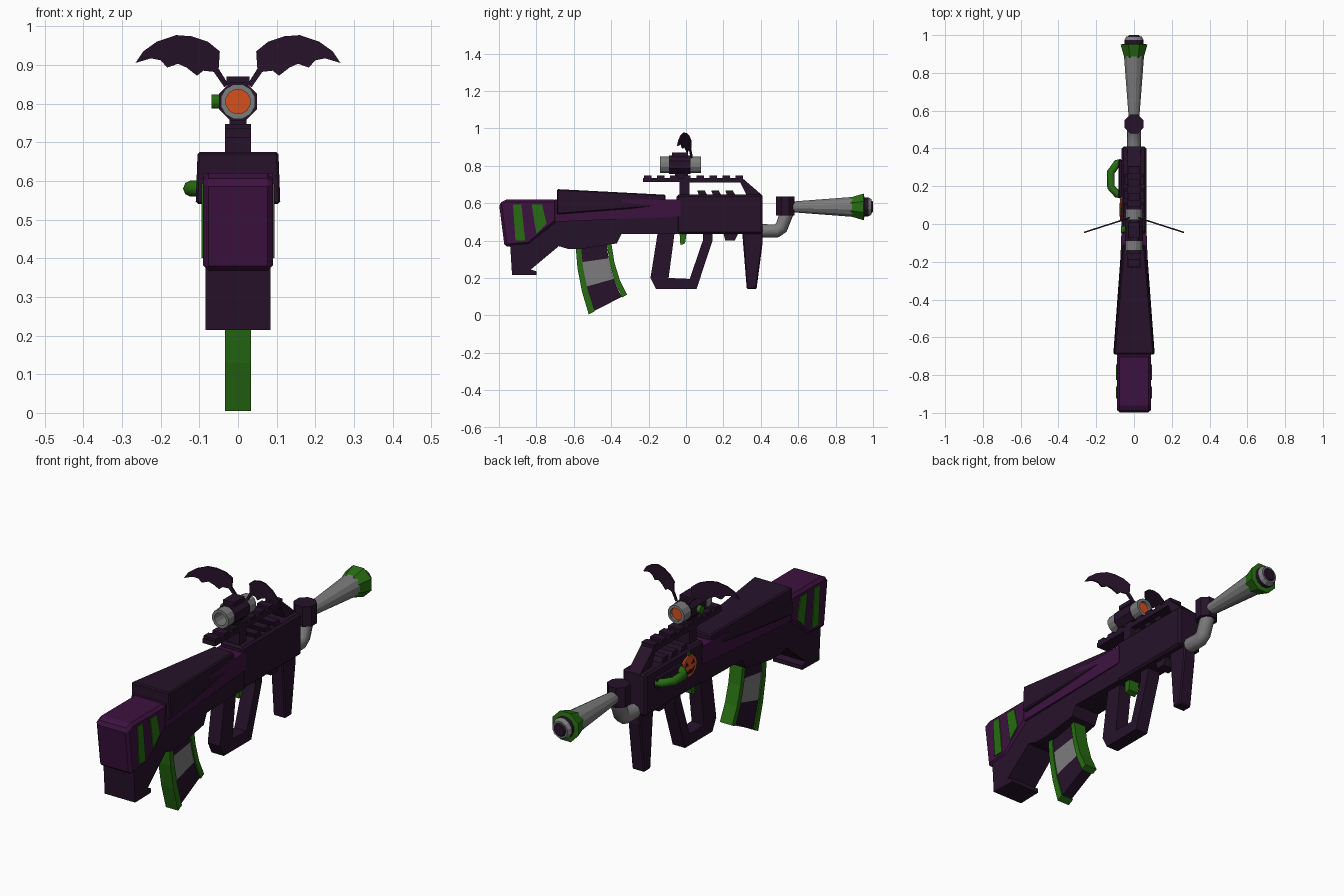
import bpy, bmesh, math
from mathutils import Vector

if "Cube" in bpy.data.objects:
    bpy.data.objects.remove(bpy.data.objects["Cube"])


def material(name, rgb):
    m = bpy.data.materials.new(name)
    m.use_nodes = True
    m.diffuse_color = (*rgb, 1)
    m.node_tree.nodes["Principled BSDF"].inputs["Base Color"].default_value = (*rgb, 1)
    return m


DARK = material("dark purple", (0.02, 0.006, 0.023))
PURPLE = material("purple", (0.046, 0.006, 0.05))
GREEN = material("green", (0.02, 0.15, 0.006))
GRAY = material("gray", (0.2, 0.2, 0.2))
ORANGE = material("orange", (0.68, 0.08, 0.012))


def finish(name, bm, mat, bevel=0):
    bmesh.ops.recalc_face_normals(bm, faces=bm.faces)
    me = bpy.data.meshes.new(name)
    bm.to_mesh(me)
    bm.free()
    ob = bpy.data.objects.new(name, me)
    bpy.context.collection.objects.link(ob)
    me.materials.append(mat)
    if bevel:
        mod = ob.modifiers.new("bevel", "BEVEL")
        mod.width = bevel
        mod.segments = 1
        mod.limit_method = "ANGLE"
    return ob


def bridge(bm, a, b):
    n = len(a)
    for i in range(n):
        bm.faces.new((a[i], a[(i + 1) % n], b[(i + 1) % n], b[i]))


def prism(name, pts, half, mat, bevel=0, x=0):
    """Side profile in (y, z) widened along x; half may taper: (y0, w0, y1, w1)."""
    def width(y):
        if isinstance(half, tuple):
            y0, w0, y1, w1 = half
            return w0 + (w1 - w0) * (y - y0) / (y1 - y0)
        return half
    bm = bmesh.new()
    sides = [[bm.verts.new((x + s * width(y), y, z)) for y, z in pts] for s in (-1, 1)]
    for ring in sides:
        bm.faces.new(ring)
    bridge(bm, *sides)
    return finish(name, bm, mat, bevel)


def box(name, y0, y1, z0, z1, half, mat, bevel=0, x=0):
    return prism(name, [(y0, z0), (y1, z0), (y1, z1), (y0, z1)], half, mat, bevel, x)


def lathe(name, profile, mat, centre, axis="Y", sides=12, hollow=False):
    """Revolve (distance, radius) pairs about an axis through centre."""
    bm = bmesh.new()
    rings = []
    for d, r in profile:
        ring = []
        for i in range(sides):
            t = math.tau * (i + 0.5) / sides
            u, v = r * math.cos(t), r * math.sin(t)
            p = {"X": (d, u, v), "Y": (u, d, v), "Z": (u, v, d)}[axis]
            ring.append(bm.verts.new(Vector(p) + Vector(centre)))
        rings.append(ring)
    for a, b in zip(rings, rings[1:]):
        bridge(bm, a, b)
    if hollow:
        bridge(bm, rings[-1], rings[0])
    else:
        bm.faces.new(rings[0])
        bm.faces.new(rings[-1])
    return finish(name, bm, mat)


def pipe(name, pts, radius, mat):
    cu = bpy.data.curves.new(name, "CURVE")
    cu.dimensions = "3D"
    cu.bevel_depth = radius
    cu.bevel_resolution = 2
    cu.use_fill_caps = True
    sp = cu.splines.new("POLY")
    sp.points.add(len(pts) - 1)
    for p, co in zip(sp.points, pts):
        p.co = (*co, 1)
    cu.materials.append(mat)
    ob = bpy.data.objects.new(name, cu)
    bpy.context.collection.objects.link(ob)


# Stock and rear body
prism("stock_butt", [(-1, 0.6), (-0.96, 0.62), (-0.69, 0.62), (-0.69, 0.5),
                     (-0.84, 0.377), (-0.97, 0.366)], 0.09, PURPLE, 0.014)
prism("side_strip", [(-0.7, 0.62), (-0.03, 0.62), (-0.03, 0.53), (-0.35, 0.515),
                     (-0.7, 0.5)], (-0.7, 0.09, -0.05, 0.067), PURPLE)
prism("lower_body", [(-0.945, 0.45), (-0.93, 0.215), (-0.8, 0.215), (-0.8, 0.235), (-0.83, 0.245),
                     (-0.68, 0.37), (-0.63, 0.355), (-0.56, 0.355), (-0.37, 0.385),
                     (-0.345, 0.436), (-0.03, 0.436), (-0.03, 0.54), (-0.7, 0.54)],
      (-0.93, 0.084, -0.03, 0.062), DARK)

# Cheek rest: wide at the rear, narrowing forward
bm = bmesh.new()
ends = []
for y, low, high, wide, top in ((-0.69, 0.54, 0.675, 0.11, 0.105), (-0.11, 0.585, 0.645, 0.068, 0.055)):
    ends.append([bm.verts.new((x, y, z)) for x, z in
                 ((-wide, low), (wide, low), (top, high), (-top, high))])
    bm.faces.new(ends[-1])
bridge(bm, *ends)
finish("cheek_rest", bm, DARK, 0.006)

# Green vents on both sides of the stock
for s, side in ((1, "left"), (-1, "right")):
    for label, pts in (("rear", [(-0.925, 0.593), (-0.88, 0.593), (-0.86, 0.4), (-0.912, 0.4)]),
                       ("front", [(-0.825, 0.593), (-0.77, 0.593), (-0.745, 0.49), (-0.8, 0.435)])):
        prism(f"{side}_{label}_vent", pts, 0.004, GREEN, x=s * 0.09)

# Receiver, carry handle and rail
box("receiver", -0.05, 0.41, 0.436, 0.645, 0.065, DARK, 0.01)
prism("carry_handle", [(-0.035, 0.63), (-0.035, 0.712), (-0.23, 0.712), (-0.23, 0.735), (0.3, 0.735),
                       (0.41, 0.64), (0.41, 0.63), (0.33, 0.63), (0.29, 0.71), (0.02, 0.71),
                       (0.02, 0.63)], 0.034, DARK)
for i in range(8):
    y = -0.225 + i * 0.07
    box(f"rail_ridge_{i}", y, y + 0.04, 0.73, 0.747, 0.033, DARK)
for i in range(3):
    y = 0.07 + i * 0.075
    prism(f"receiver_rib_{i}", [(y, 0.64), (y + 0.045, 0.64), (y + 0.03, 0.668), (y - 0.01, 0.668)], 0.05, DARK)
prism("under_lug", [(0.2, 0.44), (0.21, 0.4), (0.26, 0.4), (0.28, 0.44)], 0.034, DARK)

# Grips and trigger
prism("trigger_grip", [(-0.15, 0.45), (-0.19, 0.2), (-0.16, 0.14), (0.056, 0.14), (0.142, 0.4),
                       (0.142, 0.45), (0.09, 0.45), (0.09, 0.4), (0.02, 0.195), (-0.093, 0.2),
                       (-0.06, 0.45)], 0.034, DARK)
prism("front_grip", [(0.3, 0.45), (0.325, 0.14), (0.377, 0.14), (0.41, 0.39), (0.41, 0.45)], 0.034, DARK, 0.006)
prism("trigger", [(-0.035, 0.45), (-0.03, 0.375), (-0.005, 0.385), (0.005, 0.45)], 0.028, GREEN)


# Curved magazine, laid out by depth s and front-to-back position t
def mag_point(s, t):
    def through(a, b, c):
        return a * (2 * s - 1) * (s - 1) + b * 4 * s * (1 - s) + c * s * (2 * s - 1)
    rear = Vector((through(-0.59, -0.57, -0.52), through(0.37, 0.19, 0.005)))
    front = Vector((through(-0.4, -0.37, -0.315), through(0.39, 0.235, 0.11)))
    return tuple(rear.lerp(front, t))


def mag_part(name, s0, s1, t0, t1, half, mat):
    rows = [s0 + (s1 - s0) * i / 3 for i in range(4)]
    prism(name, [mag_point(s, t0) for s in rows] + [mag_point(s, t1) for s in reversed(rows)], half, mat)


mag_part("magazine_rear_edge", 0, 1, 0, 0.15, 0.034, GREEN)
mag_part("magazine_front_edge", 0, 1, 0.87, 1, 0.034, GREEN)
mag_part("magazine_upper_panel", 0, 0.25, 0.15, 0.87, 0.028, DARK)
mag_part("magazine_band", 0.25, 0.62, 0.15, 0.87, 0.028, GRAY)
mag_part("magazine_lower_panel", 0.62, 0.99, 0.15, 0.87, 0.028, DARK)

# Barrel
pipe("barrel_elbow", [(0, 0.4, 0.452), (0, 0.485, 0.452), (0, 0.51, 0.47), (0, 0.54, 0.55)], 0.036, GRAY)
lathe("barrel_collar", [(0.535, 0.054), (0.635, 0.054)], DARK, (0, 0.53, 0), "Z", 8)
axis = (0, 0, 0.58)
lathe("barrel_cone", [(0.56, 0.029), (0.89, 0.055)], GRAY, axis)
lathe("muzzle_flare", [(0.88, 0.055), (0.95, 0.077), (0.955, 0.05)], GREEN, axis, sides=8)
lathe("muzzle_ring", [(0.95, 0.052), (0.975, 0.052)], DARK, axis)
lathe("muzzle_rim", [(0.975, 0.052), (0.993, 0.042)], GRAY, axis)
lathe("muzzle_tip", [(0.99, 0.036), (1.0, 0.028)], DARK, axis)

# Scope
axis = (0, 0, 0.805)
lathe("scope_tube", [(-0.14, 0.046), (0.08, 0.046), (0.08, 0.032), (-0.14, 0.032)], GRAY, axis, hollow=True)
lathe("scope_lens", [(0.06, 0.033), (0.066, 0.033)], ORANGE, axis)
lathe("scope_sleeve", [(-0.09, 0.053), (0.025, 0.053), (0.025, 0.045), (-0.09, 0.045)],
      DARK, axis, sides=8, hollow=True)
box("scope_cap", -0.075, 0.01, 0.848, 0.87, 0.03, DARK)
box("scope_mount", -0.06, 0.01, 0.73, 0.765, 0.022, DARK)
lathe("scope_knob", [(-0.068, 0.019), (-0.04, 0.019)], GREEN, (0, -0.03, 0.805), "X")

# Bat wings, swept back toward their tips
outline = [(0.025, 0.85), (0.05, 0.89), (0.047, 0.935), (0.078, 0.96), (0.12, 0.974), (0.16, 0.977),
           (0.21, 0.96), (0.245, 0.935), (0.265, 0.905), (0.225, 0.917), (0.2, 0.912), (0.183, 0.893),
           (0.155, 0.903), (0.133, 0.893), (0.106, 0.872), (0.09, 0.885), (0.063, 0.882), (0.035, 0.842)]
for s, side in ((1, "left"), (-1, "right")):
    bm = bmesh.new()
    layers = [[bm.verts.new((s * x, 0.04 - 0.32 * x + d, z)) for x, z in outline] for d in (-0.004, 0.004)]
    for ring in layers:
        bm.faces.new(ring)
    bridge(bm, *layers)
    finish(f"{side}_wing", bm, DARK)

# Charging handle on the right side
box("handle_plate", 0.14, 0.34, 0.555, 0.605, 0.012, DARK, 0.004, x=-0.07)
pipe("charging_handle", [(-0.065, 0.155, 0.58), (-0.09, 0.16, 0.58), (-0.122, 0.195, 0.58),
                         (-0.122, 0.275, 0.58), (-0.09, 0.32, 0.58), (-0.065, 0.325, 0.58)], 0.021, GREEN)

# Pumpkin badge with a carved face
cy, cz = 0.075, 0.565
prism("pumpkin", [(cy + 0.06 * math.cos(math.tau * i / 12), cz + 0.055 * math.sin(math.tau * i / 12))
                  for i in range(12)], 0.008, ORANGE, 0.004, x=-0.067)
box("pumpkin_stem", cy - 0.008, cy + 0.008, cz + 0.05, cz + 0.07, 0.006, GREEN, x=-0.067)
for s, label in ((-1, "rear"), (1, "front")):
    prism(f"pumpkin_{label}_eye", [(cy + s * 0.01, cz + 0.008), (cy + s * 0.036, cz + 0.008),
                                   (cy + s * 0.028, cz + 0.03)], 0.002, DARK, x=-0.075)
prism("pumpkin_mouth", [(cy - 0.036, cz - 0.01), (cy - 0.015, cz - 0.02), (cy, cz - 0.012), (cy + 0.015, cz - 0.02),
                        (cy + 0.036, cz - 0.01), (cy + 0.02, cz - 0.034), (cy - 0.02, cz - 0.034)],
      0.002, DARK, x=-0.075)
